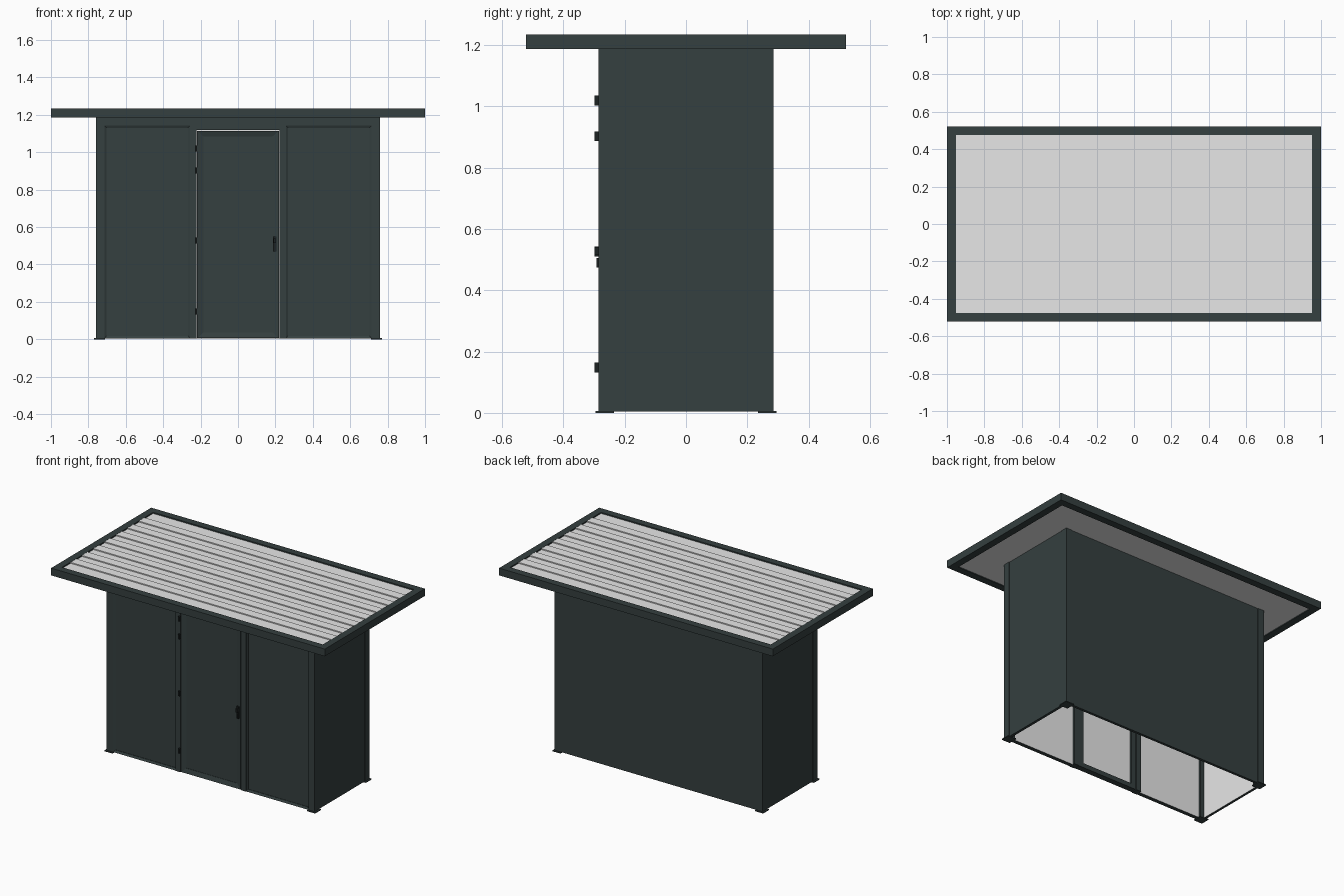
import bpy
import bmesh

if "Cube" in bpy.data.objects:
    bpy.data.objects.remove(bpy.data.objects["Cube"], do_unlink=True)


def material(name, colour):
    m = bpy.data.materials.new(name)
    m.use_nodes = True
    m.diffuse_color = (*colour, 1)
    m.node_tree.nodes["Principled BSDF"].inputs["Base Color"].default_value = (*colour, 1)
    return m


DARK = material("anthracite", (0.035, 0.05, 0.05))
PALE = material("pale_grey", (0.8, 0.8, 0.8))
BLACK = material("black_metal", (0.012, 0.016, 0.016))


def mesh_object(name, bm, mats):
    mesh = bpy.data.meshes.new(name)
    bmesh.ops.recalc_face_normals(bm, faces=bm.faces)
    bm.to_mesh(mesh)
    bm.free()
    for m in mats:
        mesh.materials.append(m)
    obj = bpy.data.objects.new(name, mesh)
    bpy.context.collection.objects.link(obj)
    return obj


def box(name, x, y, z, mat=DARK, inner=None):
    """Box from ranges; faces looking along the inner direction turn pale."""
    bm = bmesh.new()
    bmesh.ops.create_cube(bm, size=1)
    for v in bm.verts:
        v.co = [r[0] + (c + 0.5) * (r[1] - r[0]) for r, c in zip((x, y, z), v.co)]
    obj = mesh_object(name, bm, [mat, PALE])
    if inner:
        for f in obj.data.polygons:
            if sum(a * b for a, b in zip(f.normal, inner)) > 0.9:
                f.material_index = 1
    return obj


def frame(name, outer, hole, y_out, y_in, back):
    """Mitred frame in the xz plane, sloping from its outer to its inner edge."""
    def ring(r, y):
        x0, x1, z0, z1 = r
        return [bm.verts.new(p) for p in ((x0, y, z0), (x1, y, z0), (x1, y, z1), (x0, y, z1))]
    bm = bmesh.new()
    rings = [ring(outer, back), ring(outer, y_out), ring(hole, y_in), ring(hole, back)]
    for a, b in zip(rings, rings[1:] + rings[:1]):
        for i in range(4):
            j = (i + 1) % 4
            bm.faces.new((a[i], a[j], b[j], b[i]))
    return mesh_object(name, bm, [DARK])


W, D, H = 0.76, 0.285, 1.19   # half width, half depth, wall height
P = 0.045                     # corner post width

# Corner posts made of two thin leaves, on foot plates
for sx, xn in ((-1, "right"), (1, "left")):
    for sy, yn in ((-1, "front"), (1, "back")):
        xs = sorted((sx * (W - P), sx * W))
        ys = sorted((sy * (D - P), sy * D))
        box(f"{yn}_{xn}_post", xs, ys, (0.004, H))
        fx = sorted((sx * (W - P - 0.005), sx * (W + 0.01)))
        fy = sorted((sy * (D - P - 0.005), sy * (D + 0.01)))
        box(f"{yn}_{xn}_foot", fx, fy, (0, 0.006))

# Back and side walls, pale on the inside
box("back_wall", (-W + P, W - P), (D - 0.02, D - 0.003), (0.004, H), inner=(0, -1, 0))
box("right_wall", (-W + 0.003, -W + 0.02), (-D + P, D - P), (0.004, H), inner=(1, 0, 0))
box("left_wall", (W - 0.02, W - 0.003), (-D + P, D - P), (0.004, H), inner=(-1, 0, 0))

# Front panels set back in slim frames
for s, n in ((-1, "right"), (1, "left")):
    x0, x1 = sorted((s * 0.255, s * 0.715))
    box(f"front_{n}_panel", (x0, x1), (-0.272, -0.255), (0.004, 1.15), inner=(0, 1, 0))
    frame(f"front_{n}_frame", (x0, x1, 0.004, 1.145), (x0 + 0.012, x1 - 0.012, 0.018, 1.13),
          -0.282, -0.275, -0.265)
    box(f"{n}_door_jamb", sorted((s * 0.222, s * 0.257)), (-D, -0.24), (0.004, H))

# Header rail above the panels and door
box("front_header", (-W + P, W - P), (-0.281, -0.25), (1.14, H))
box("door_lintel", (-0.222, 0.222), (-0.283, -0.245), (1.118, 1.145))

# Door with a mitred border
box("door_panel", (-0.218, 0.218), (-0.272, -0.255), (0.006, 1.115), inner=(0, 1, 0))
frame("door_border", (-0.218, 0.218, 0.006, 1.115), (-0.185, 0.185, 0.036, 1.085),
      -0.283, -0.274, -0.26)
frame("door_inner_border", (-0.218, 0.218, 0.006, 1.115), (-0.185, 0.185, 0.036, 1.085),
      -0.245, -0.245, -0.256)

# Hinges and handle
for i, z in enumerate((0.148, 0.527, 0.903, 1.02)):
    box(f"hinge_{i + 1}", (-0.23, -0.218), (-0.299, -0.28), (z - 0.016, z + 0.016), BLACK)
box("handle_plate", (0.188, 0.205), (-0.286, -0.276), (0.47, 0.55), BLACK)
box("handle_grip", (0.19, 0.203), (-0.299, -0.284), (0.515, 0.54), BLACK)
box("lock", (0.192, 0.202), (-0.292, -0.284), (0.475, 0.505), BLACK)

# Roof rim
X, Y, T = 1.0, 0.5225, 0.047
for s, xn, yn in ((-1, "right", "front"), (1, "left", "back")):
    box(f"{yn}_roof_rim", (-X, X), sorted((s * (Y - T), s * Y)), (1.187, 1.235))
    box(f"{xn}_roof_rim", sorted((s * (X - T), s * X)), (-Y + T, Y - T), (1.187, 1.235))

# Ribbed roof sheet
box("roof_sheet", (-X + T, X - T), (-Y + T, Y - T), (1.192, 1.227), PALE)
step = 2 * (Y - T) / 8
for i in range(7):
    y = -Y + T + step * (i + 1)
    box(f"roof_rib_{i + 1}", (-X + T, X - T), (y - 0.03, y + 0.03), (1.226, 1.234), PALE)
